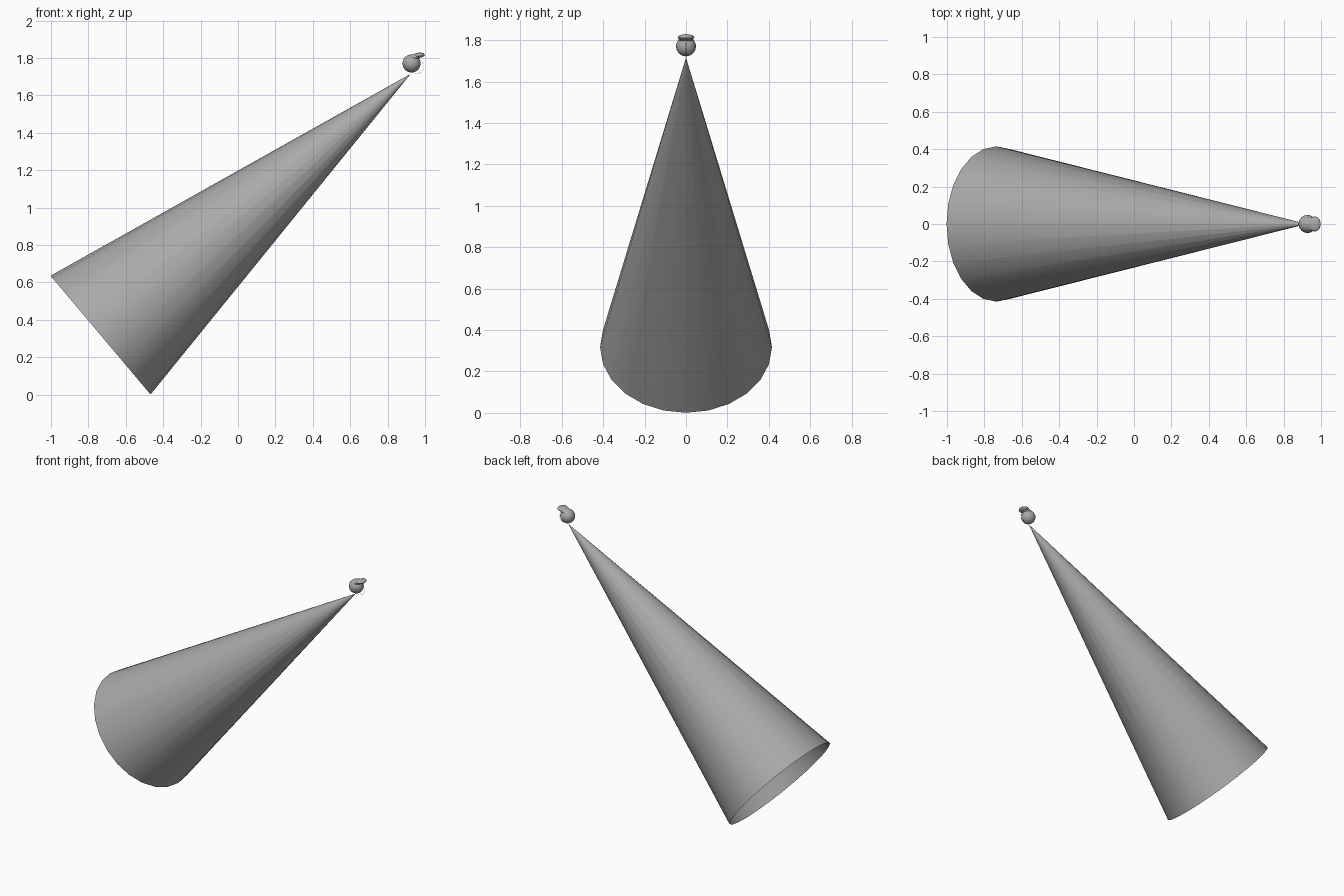
import bpy
from math import sin, cos, radians
from mathutils import Vector

if "Cube" in bpy.data.objects:
    bpy.data.objects.remove(bpy.data.objects["Cube"])

grey = bpy.data.materials.new("mid_grey")
grey.diffuse_color = (0.4, 0.4, 0.4, 1)
grey.use_nodes = True
grey.node_tree.nodes["Principled BSDF"].inputs["Base Color"].default_value = grey.diffuse_color


def finish(obj, name):
    obj.name = name
    obj.data.materials.append(grey)
    obj.select_set(True)
    bpy.context.view_layer.objects.active = obj
    bpy.ops.object.shade_smooth_by_angle()
    return obj


def ball(name, loc, scale, tilt=0, segments=24, rings=14):
    bpy.ops.mesh.primitive_uv_sphere_add(segments=segments, ring_count=rings, radius=1,
                                         location=loc, rotation=(0, radians(tilt), 0))
    bpy.context.object.scale = scale
    return finish(bpy.context.object, name)


# Open, tilted hat cone (tiny tip ring keeps the shading straight along the sides)
base = Vector((-0.735, 0, 0.318))
tip = Vector((0.92, 0, 1.712))
axis = tip - base
bpy.ops.mesh.primitive_cone_add(vertices=24, radius1=0.415, radius2=0.001, depth=axis.length,
                                end_fill_type='NOTHING', location=(base + tip) / 2,
                                rotation=axis.to_track_quat('Z', 'Y').to_euler())
finish(bpy.context.object, "hat_cone")

# Ball at the tip
ball("tip_ball", (0.928, 0, 1.77), (0.048, 0.048, 0.048))

# Small curved flap over the ball: two flattened lobes
ball("flap_root", (0.945, 0, 1.804), (0.036, 0.036, 0.018), -22)
ball("flap_end", (0.967, 0, 1.814), (0.031, 0.04, 0.014), -6)

# Dotted strand curling from the flap down to the cone tip
for i in range(13):
    a = radians(50 - i * 15)
    ball(f"strand_bead_{i}", (0.955 + 0.038 * cos(a), 0, 1.755 + 0.038 * sin(a)),
         (0.002, 0.002, 0.002), segments=6, rings=4)
